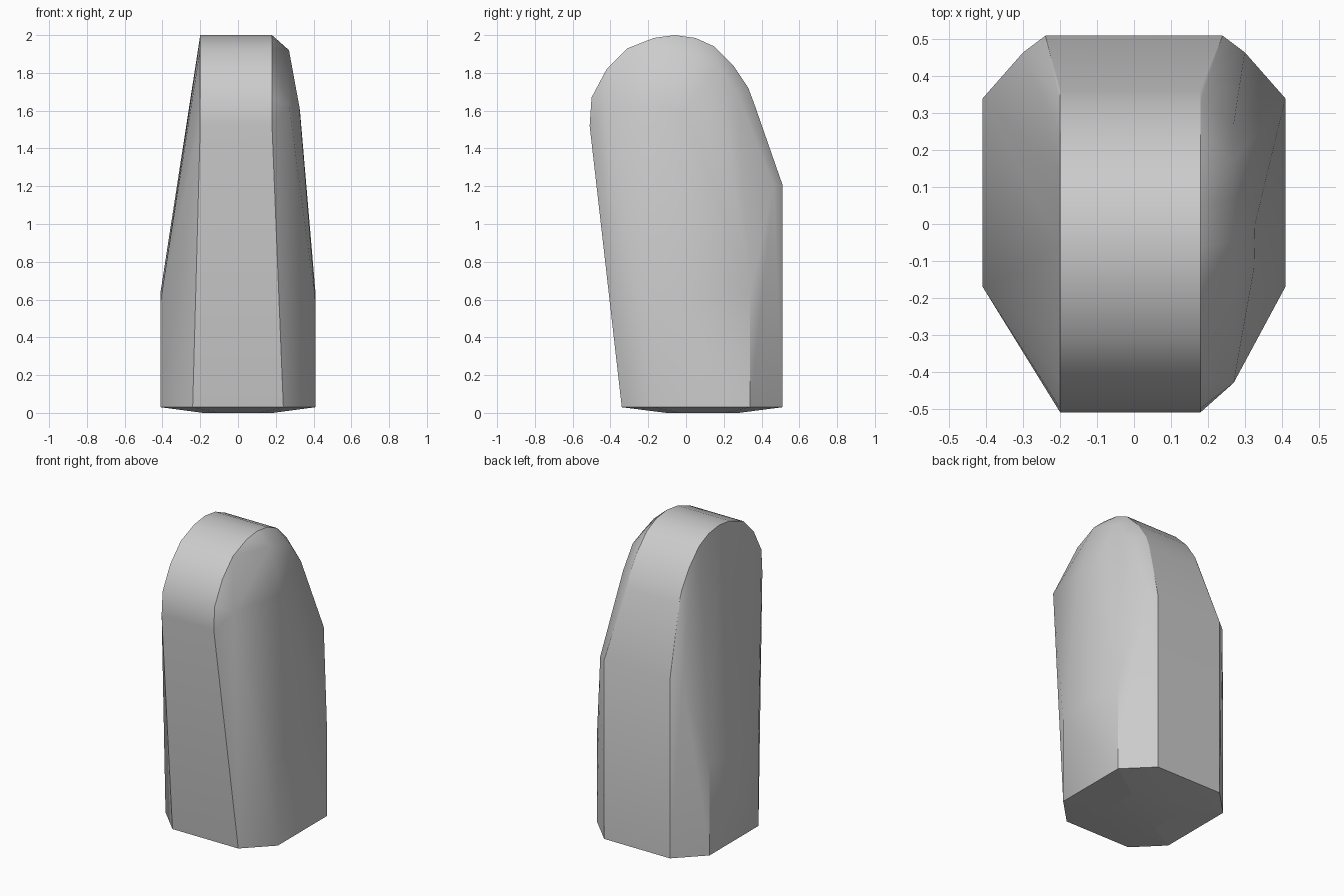
import bpy
import bmesh
import math

if "Cube" in bpy.data.objects:
    bpy.data.objects.remove(bpy.data.objects["Cube"], do_unlink=True)

# Plain grey stone
GREY = (0.6, 0.6, 0.6, 1.0)
stone = bpy.data.materials.new("stone_grey")
stone.use_nodes = True
stone.diffuse_color = GREY
stone.node_tree.nodes["Principled BSDF"].inputs["Base Color"].default_value = GREY

# Rounded band running over the top, as (y, z)
arch = [(-0.51, 1.52), (-0.50, 1.67), (-0.42, 1.82), (-0.31, 1.93),
        (-0.17, 1.985), (-0.06, 2.0), (0.05, 1.985), (0.15, 1.94),
        (0.25, 1.84), (0.33, 1.72), (0.36, 1.64)]
points = [(x, y, z) for x in (-0.20, 0.18) for y, z in arch]

# Eight-sided foot, slightly domed underneath, and the two shoulders
for s in (-1, 1):
    foot = [(0.24 * s, -0.34), (0.41 * s, -0.17), (0.41 * s, 0.34), (0.24 * s, 0.51)]
    points += [(x, y, 0.03) for x, y in foot]
    points += [(x * 0.45, 0.09 + (y - 0.09) * 0.45, 0.0) for x, y in foot]
    points += [(0.41 * s, -0.17, 0.59), (0.41 * s, 0.34, 0.64),
               (0.24 * s, 0.51, 1.21), (0.30 * s, 0.465, 1.2)]

# Chipped bevel along one side of the top
points += [(0.27, -0.43, 1.63), (0.27, -0.05, 1.92), (0.27, 0.07, 1.88),
           (0.27, 0.17, 1.84), (0.27, 0.27, 1.70),
           (0.325, -0.12, 1.62), (0.328, 0.0, 1.60)]

# Wrap the points in a closed faceted skin
bm = bmesh.new()
for p in points:
    bm.verts.new(p)
hull = bmesh.ops.convex_hull(bm, input=bm.verts)
spare = {v for v in hull["geom_interior"] + hull["geom_unused"]
         if isinstance(v, bmesh.types.BMVert)}
bmesh.ops.delete(bm, geom=list(spare), context="VERTS")
bmesh.ops.dissolve_limit(bm, angle_limit=math.radians(0.5),
                         verts=bm.verts, edges=bm.edges)
bmesh.ops.recalc_face_normals(bm, faces=bm.faces)
bm.normal_update()


def on_band(face):
    return abs(face.normal.x) < 0.1


# Crisp edges beside the band and at hard corners, soft flanks
for f in bm.faces:
    f.smooth = True
for e in bm.edges:
    a, b = e.link_faces
    mid_y = sum(v.co.y for v in e.verts) / 2
    flank = not on_band(a) and not on_band(b) and mid_y < 0.3
    limit = 60 if flank else 40
    border = on_band(a) != on_band(b)
    e.smooth = not (border or a.normal.angle(b.normal) > math.radians(limit))

mesh = bpy.data.meshes.new("standing_stone")
bm.to_mesh(mesh)
bm.free()
mesh.materials.append(stone)
bpy.context.collection.objects.link(bpy.data.objects.new("standing_stone", mesh))
